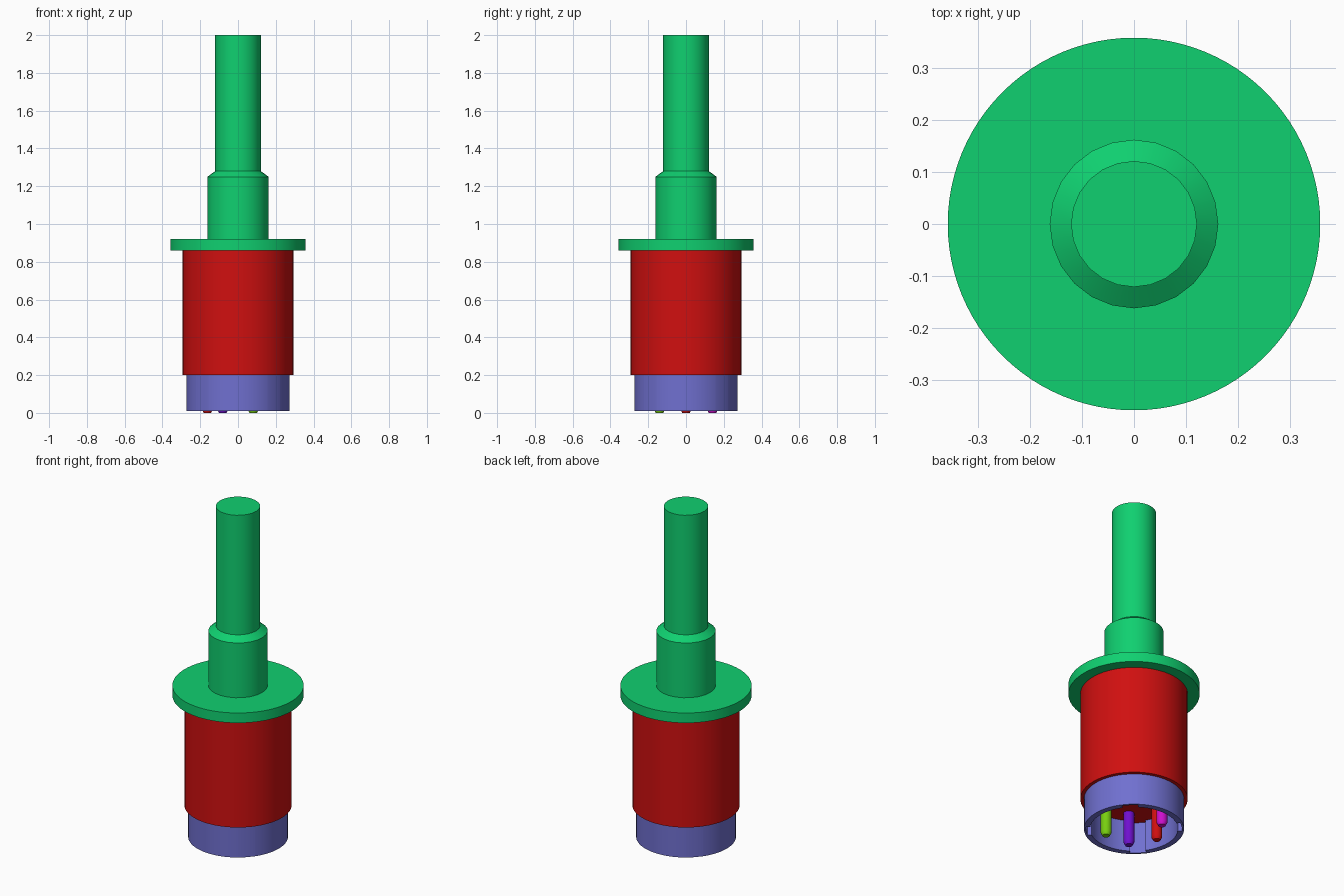
import bpy, bmesh, math

if "Cube" in bpy.data.objects:
    bpy.data.objects.remove(bpy.data.objects["Cube"], do_unlink=True)


def material(name, r, g, b):
    m = bpy.data.materials.new(name)
    m.use_nodes = True
    m.diffuse_color = (r, g, b, 1)
    m.node_tree.nodes["Principled BSDF"].inputs["Base Color"].default_value = (r, g, b, 1)
    return m


GREEN = material("green", 0.005, 0.63, 0.162)
RED = material("red", 0.63, 0.005, 0.005)
BLUE = material("periwinkle", 0.162, 0.162, 0.63)
LIME = material("lime", 0.19, 0.63, 0.005)
PURPLE = material("purple", 0.162, 0.005, 0.63)
MAGENTA = material("magenta", 0.63, 0.005, 0.63)


def finish(name, bm, mat):
    bmesh.ops.recalc_face_normals(bm, faces=bm.faces)
    mesh = bpy.data.meshes.new(name)
    bm.to_mesh(mesh)
    bm.free()
    obj = bpy.data.objects.new(name, mesh)
    bpy.context.collection.objects.link(obj)
    mesh.materials.append(mat)
    bpy.ops.object.select_all(action='DESELECT')
    obj.select_set(True)
    bpy.context.view_layer.objects.active = obj
    bpy.ops.object.shade_smooth_by_angle(angle=math.radians(30))
    return obj


def bridge(bm, a, b):
    for i in range(len(a)):
        j = (i + 1) % len(a)
        bm.faces.new((a[i], a[j], b[j], b[i]))


def turned(name, profile, mat, sides, at=(0, 0)):
    """Solid of revolution from (radius, z) pairs, capped at both ends."""
    bm = bmesh.new()
    rings = []
    for r, z in profile:
        angles = [math.tau * i / sides for i in range(sides)]
        rings.append([bm.verts.new((at[0] + r * math.cos(a), at[1] + r * math.sin(a), z))
                      for a in angles])
    for a, b in zip(rings, rings[1:]):
        bridge(bm, a, b)
    bm.faces.new(rings[0])
    bm.faces.new(rings[-1])
    return finish(name, bm, mat)


# Cable, strain relief, flange and body
turned("cable_and_sleeve", [(0.162, 0.92), (0.162, 1.25), (0.121, 1.28), (0.121, 2.0)], GREEN, 24)
turned("flange", [(0.358, 0.86), (0.358, 0.92)], GREEN, 96)
turned("body", [(0.293, 0.2), (0.293, 0.86)], RED, 64)

# Hollow shell with four keyways on its inner wall
bm = bmesh.new()
outer_low, outer_top, inner_low, inner_top = [], [], [], []


def add_column(angle, inner):
    c, s = math.cos(angle), math.sin(angle)
    for ring, r, z in ((outer_low, 0.273, 0.01), (outer_top, 0.273, 0.2),
                       (inner_low, inner, 0.01), (inner_top, inner, 0.2)):
        ring.append(bm.verts.new((r * c, r * s, z)))


BORE, KEY = 0.24, 0.262
for quarter in range(4):
    start = math.radians(45 + 90 * quarter)
    for degrees, inner in ((-10, BORE), (-9.8, KEY), (0, KEY), (9.8, KEY), (10, BORE)):
        add_column(start + math.radians(degrees), inner)
    for step in range(1, 14):
        add_column(start + math.radians(10 + 5 * step), BORE)
bridge(bm, outer_low, outer_top)
bridge(bm, inner_low, inner_top)
bridge(bm, outer_low, inner_low)
bridge(bm, outer_top, inner_top)
finish("shell", bm, BLUE)

# Contact pins on a circle, with chamfered tips
for name, degrees, mat in (("back_right_pin", 120, MAGENTA), ("right_pin", 180, RED),
                           ("front_right_pin", 240, PURPLE), ("front_left_pin", 300, LIME)):
    a = math.radians(degrees)
    turned(name, [(0.02, 0), (0.03, 0.02), (0.03, 0.21)], mat, 20,
           (0.162 * math.cos(a), 0.162 * math.sin(a)))
